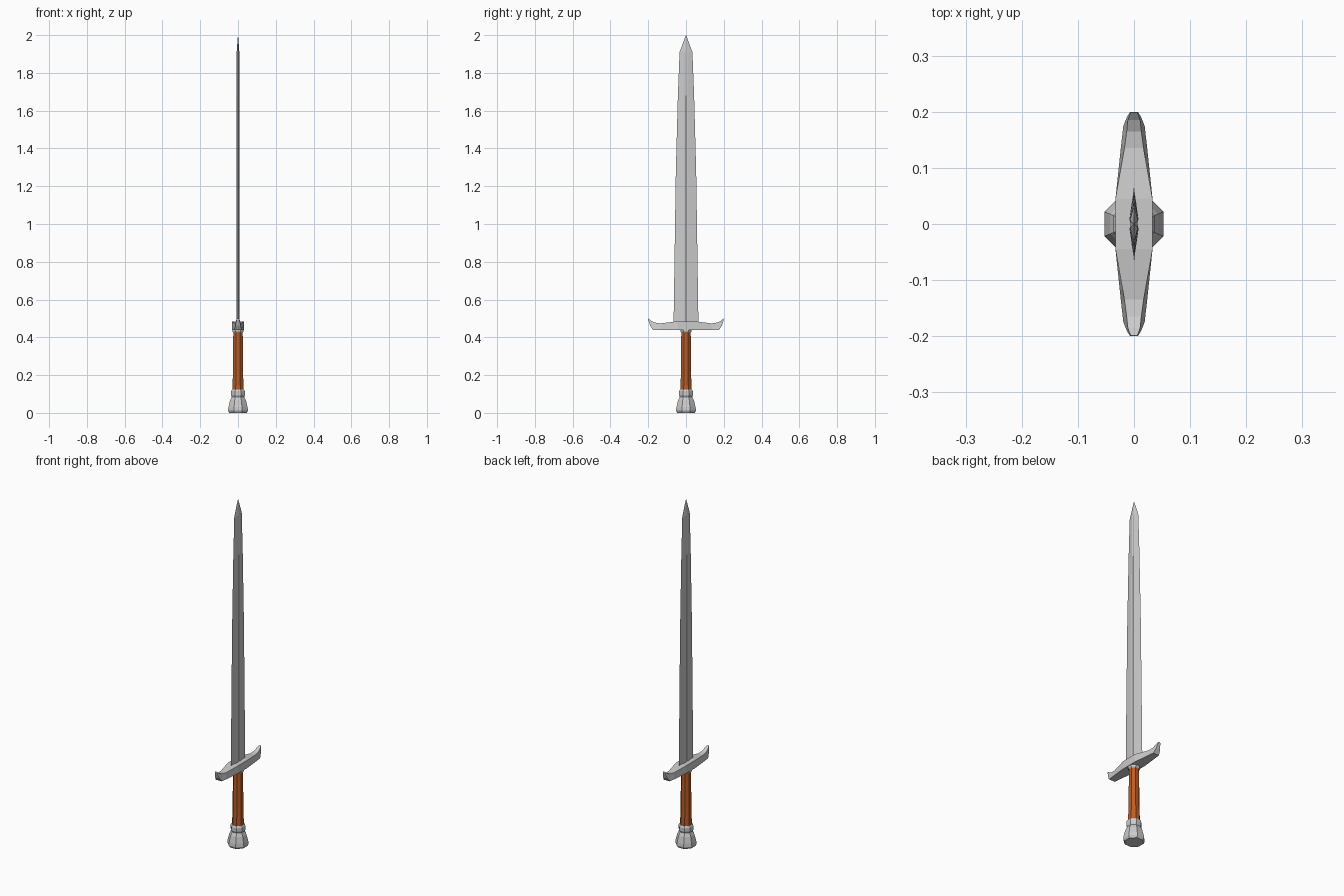
import bpy, math

if "Cube" in bpy.data.objects:
    bpy.data.objects.remove(bpy.data.objects["Cube"])


def make(name, rings, color=None):
    """Skin a list of equal-length point rings, capping both ends."""
    n = len(rings[0])
    verts = [p for r in rings for p in r]
    faces = [(i * n + j, i * n + (j + 1) % n, (i + 1) * n + (j + 1) % n, (i + 1) * n + j)
             for i in range(len(rings) - 1) for j in range(n)]
    faces.append(tuple(reversed(range(n))))
    faces.append(tuple(range((len(rings) - 1) * n, len(rings) * n)))
    mesh = bpy.data.meshes.new(name)
    mesh.from_pydata(verts, [], faces)
    mesh.validate()
    mesh.update()
    obj = bpy.data.objects.new(name, mesh)
    bpy.context.collection.objects.link(obj)
    if color:
        mat = bpy.data.materials.new(name + "_material")
        mat.diffuse_color = color
        mat.use_nodes = True
        mat.node_tree.nodes["Principled BSDF"].inputs["Base Color"].default_value = mat.diffuse_color
        mesh.materials.append(mat)
    return obj


def octagon(r, z):
    return [(r * math.cos(math.radians(22.5 + 45 * k)),
             r * math.sin(math.radians(22.5 + 45 * k)), z) for k in range(8)]


def lathe(name, profile, color=None):
    return make(name, [octagon(r, z) for r, z in profile], color)


# Pommel, grip and the small collar under the guard, all eight-sided
lathe("pommel", [(0.050, 0.0), (0.057, 0.012), (0.055, 0.03), (0.046, 0.065),
                 (0.036, 0.085), (0.040, 0.095), (0.040, 0.115), (0.034, 0.125)])
lathe("grip", [(0.032, 0.115), (0.029, 0.22), (0.027, 0.43)], (0.5, 0.11, 0.02, 1))
lathe("collar", [(0.027, 0.425), (0.032, 0.432), (0.032, 0.445)])


# Blade: diamond section with a shallow central groove on each side
def blade_section(z, w, t, g, depth):
    return [(0, w, z), (-t, g, z), (-t + depth, 0, z), (-t, -g, z),
            (0, -w, z), (t, -g, z), (t - depth, 0, z), (t, g, z)]


make("blade", [blade_section(*s) for s in [
    (0.46, 0.066, 0.008, 0.009, 0.003),
    (1.00, 0.058, 0.008, 0.009, 0.003),
    (1.27, 0.054, 0.008, 0.009, 0.003),
    (1.68, 0.043, 0.008, 0.008, 0.003),
    (1.91, 0.034, 0.007, 0.007, 0.001),
    (2.00, 0.0005, 0.0005, 0.0002, 0.0)]])

# Crossguard: tapered bar with upturned ends
# half profile: y bottom, z bottom, x bottom, y top, z top, x top
half = [(0.045, 0.440, 0.033, 0.045, 0.485, 0.033),
        (0.14, 0.440, 0.023, 0.135, 0.474, 0.017),
        (0.175, 0.440, 0.019, 0.165, 0.478, 0.013),
        (0.190, 0.462, 0.013, 0.185, 0.488, 0.011),
        (0.200, 0.494, 0.007, 0.199, 0.500, 0.006)]


def guard_section(s, sign):
    yb, zb, xb, yt, zt, xt = s
    return [(-xb, sign * yb, zb), (xb, sign * yb, zb),
            (xt, sign * yt, zt), (-xt, sign * yt, zt)]


make("crossguard", [guard_section(s, -1) for s in reversed(half)]
     + [guard_section(s, 1) for s in half])

# Make all face normals point outward
import bmesh
for obj in bpy.context.collection.objects:
    bm = bmesh.new()
    bm.from_mesh(obj.data)
    bmesh.ops.recalc_face_normals(bm, faces=bm.faces)
    bm.to_mesh(obj.data)
    bm.free()
